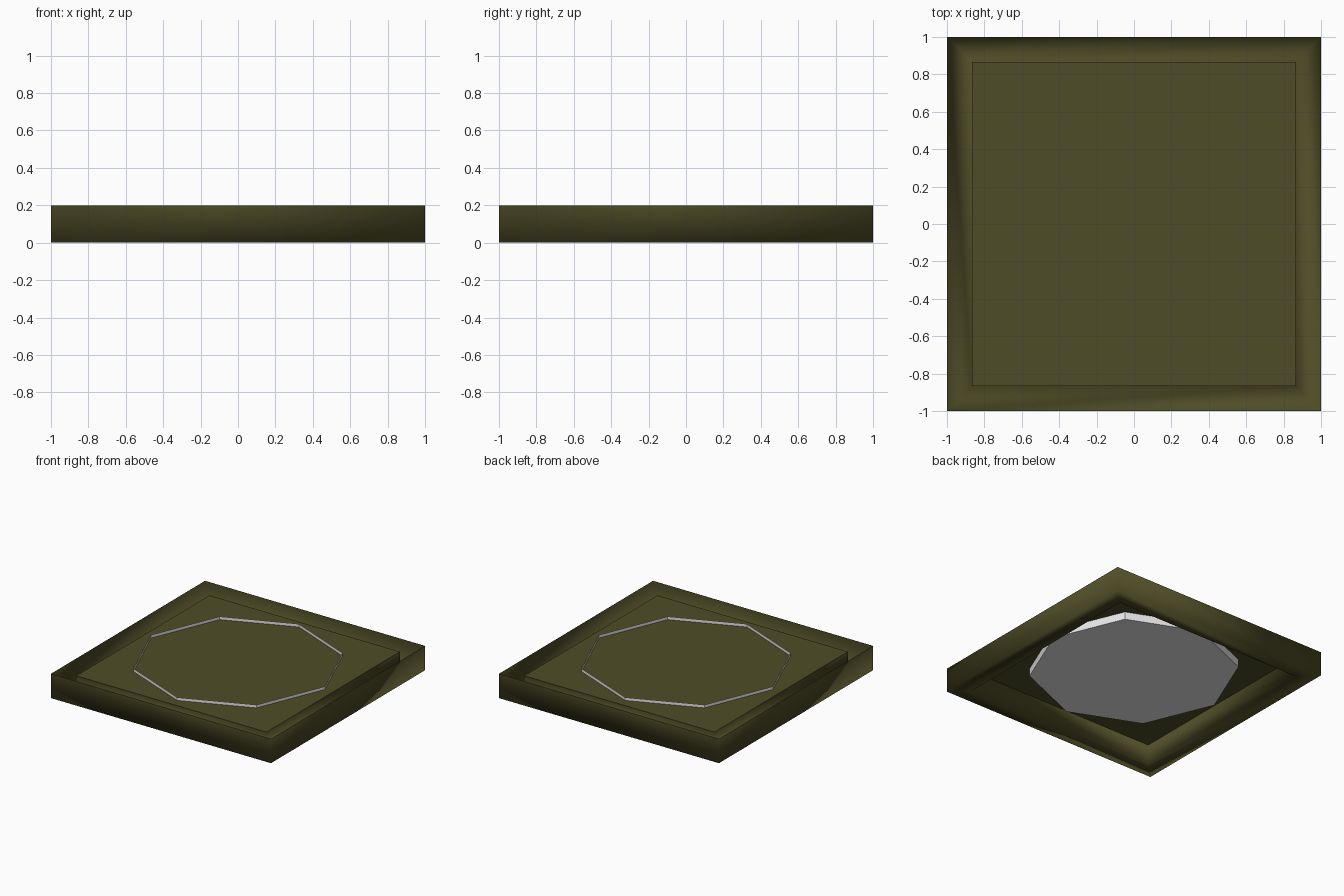
import bpy
import bmesh
from math import cos, sin, pi

cube = bpy.data.objects.get("Cube")
if cube:
    bpy.data.objects.remove(cube, do_unlink=True)


def material(name, color):
    mat = bpy.data.materials.new(name)
    mat.use_nodes = True
    mat.diffuse_color = (*color, 1)
    bsdf = mat.node_tree.nodes["Principled BSDF"]
    bsdf.inputs["Base Color"].default_value = (*color, 1)
    bsdf.inputs["Roughness"].default_value = 0.8
    return mat


def stepped_shell(name, sides, turn, profile, mat, smooth):
    """Join polygon rings of (radius, height) and close the last one."""
    bm = bmesh.new()
    rings = []
    for radius, z in profile:
        angles = [turn + 2 * pi * i / sides for i in range(sides)]
        rings.append([bm.verts.new((radius * cos(a), radius * sin(a), z)) for a in angles])
    for a, b in zip(rings, rings[1:]):
        for i in range(sides):
            j = (i + 1) % sides
            face = bm.faces.new((a[i], a[j], b[j], b[i]))
            face.smooth = smooth
    bm.faces.new(rings[-1])
    mesh = bpy.data.meshes.new(name)
    bm.to_mesh(mesh)
    bm.free()
    mesh.materials.append(mat)
    obj = bpy.data.objects.new(name, mesh)
    bpy.context.collection.objects.link(obj)
    return obj


olive = material("dark olive", (0.077, 0.073, 0.02))
grey = material("light grey", (0.8, 0.8, 0.8))

# Square tray: outer wall, sunken gutter, raised flat centre
corner = 2 ** 0.5
inner = 0.865 * corner
stepped_shell("square_tray", 4, pi / 4,
              [(corner, 0.2), (corner, 0), (inner, 0), (inner, 0.168)], olive, True)

# Eight-sided cup set through the centre, open at the top
stepped_shell("octagonal_cup", 8, 0, [(0.79, 0.193), (0.79, 0.105)], grey, False)
